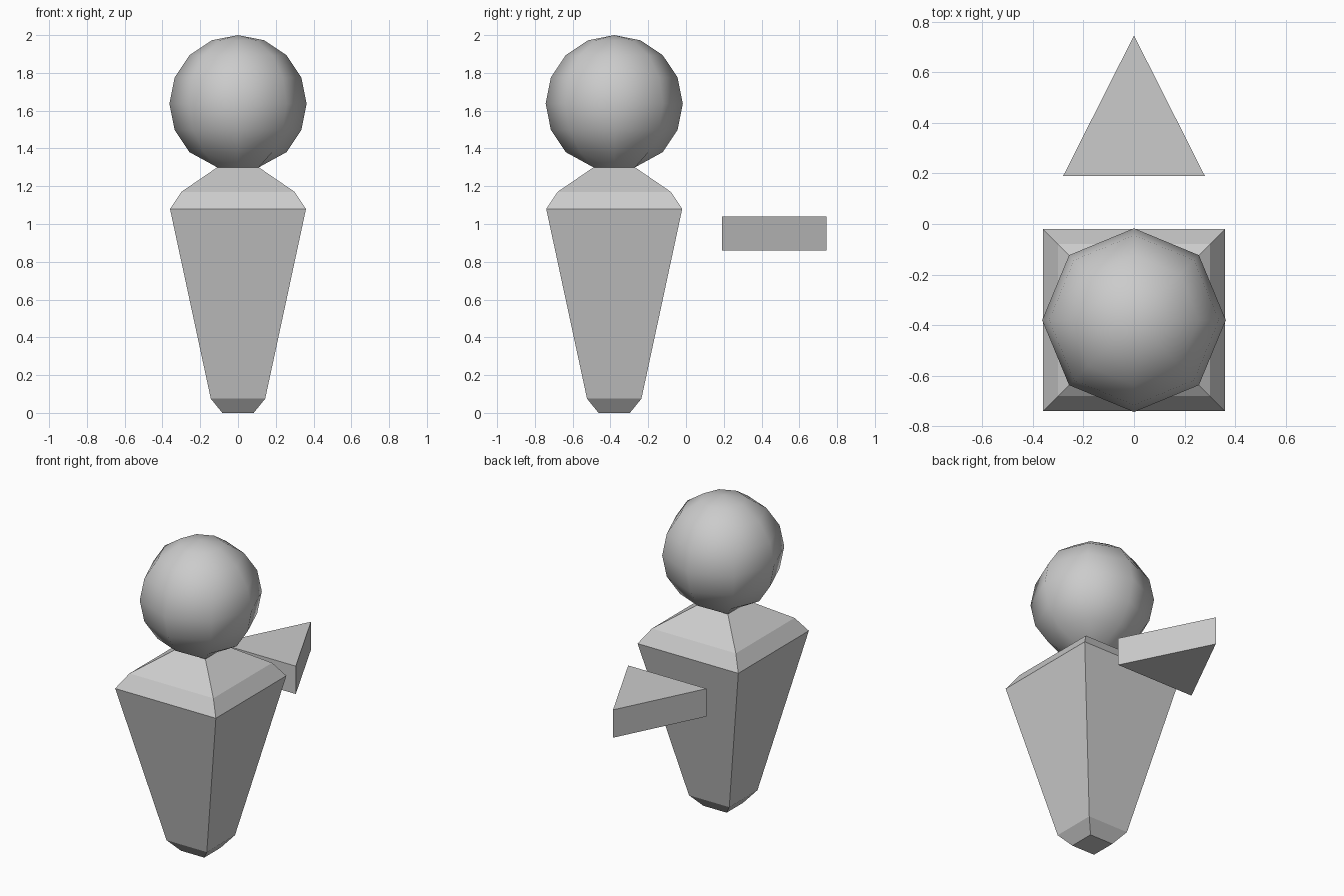
import bpy, bmesh
from mathutils import Matrix

if "Cube" in bpy.data.objects:
    bpy.data.objects.remove(bpy.data.objects["Cube"])

CY = -0.38      # centre line of the figure
NECK = 0.11     # half width of the square neck
NECK_Z = 1.30


def finish(name, bm, smooth=False):
    bmesh.ops.recalc_face_normals(bm, faces=bm.faces)
    for f in bm.faces:
        f.smooth = smooth
    mesh = bpy.data.meshes.new(name)
    bm.to_mesh(mesh)
    bm.free()
    obj = bpy.data.objects.new(name, mesh)
    bpy.context.collection.objects.link(obj)
    return obj


# Body: square sections stacked along z, open at the neck where the head joins
bm = bmesh.new()
rings = []
for half, z in [(0.083, 0), (0.144, 0.075), (0.36, 1.08), (0.30, 1.17), (NECK, NECK_Z)]:
    rings.append([bm.verts.new((sx * half, CY + sy * half, z))
                  for sx, sy in [(-1, -1), (1, -1), (1, 1), (-1, 1)]])
bm.faces.new(rings[0])
for a, b in zip(rings, rings[1:]):
    for i in range(4):
        j = (i + 1) % 4
        bm.faces.new((a[i], a[j], b[j], b[i]))
finish("body", bm)

# Head: eight-sided sphere whose lowest ring is squared off to meet the neck
bm = bmesh.new()
R = 0.363
bmesh.ops.create_uvsphere(bm, u_segments=8, v_segments=8, radius=R)
pole = min(bm.verts, key=lambda v: v.co.z)
bmesh.ops.delete(bm, geom=[pole], context='VERTS')
for v in bm.verts:
    if v.co.z < -0.85 * R:
        s = NECK / max(abs(v.co.x), abs(v.co.y))
        v.co = (v.co.x * s, v.co.y * s, NECK_Z - (2 - R))
bmesh.ops.transform(bm, matrix=Matrix.Translation((0, CY, 2 - R)), verts=bm.verts)
finish("head", bm, smooth=True)

# Rear pointer: floating triangular prism aimed backwards
bm = bmesh.new()
tri = bm.faces.new([bm.verts.new((x, y, 0.86))
                    for x, y in [(-0.28, 0.19), (0.28, 0.19), (0, 0.745)]])
ext = bmesh.ops.extrude_face_region(bm, geom=[tri], use_keep_orig=True)
top = [g for g in ext["geom"] if isinstance(g, bmesh.types.BMVert)]
bmesh.ops.translate(bm, verts=top, vec=(0, 0, 0.18))
finish("rear_pointer", bm)
